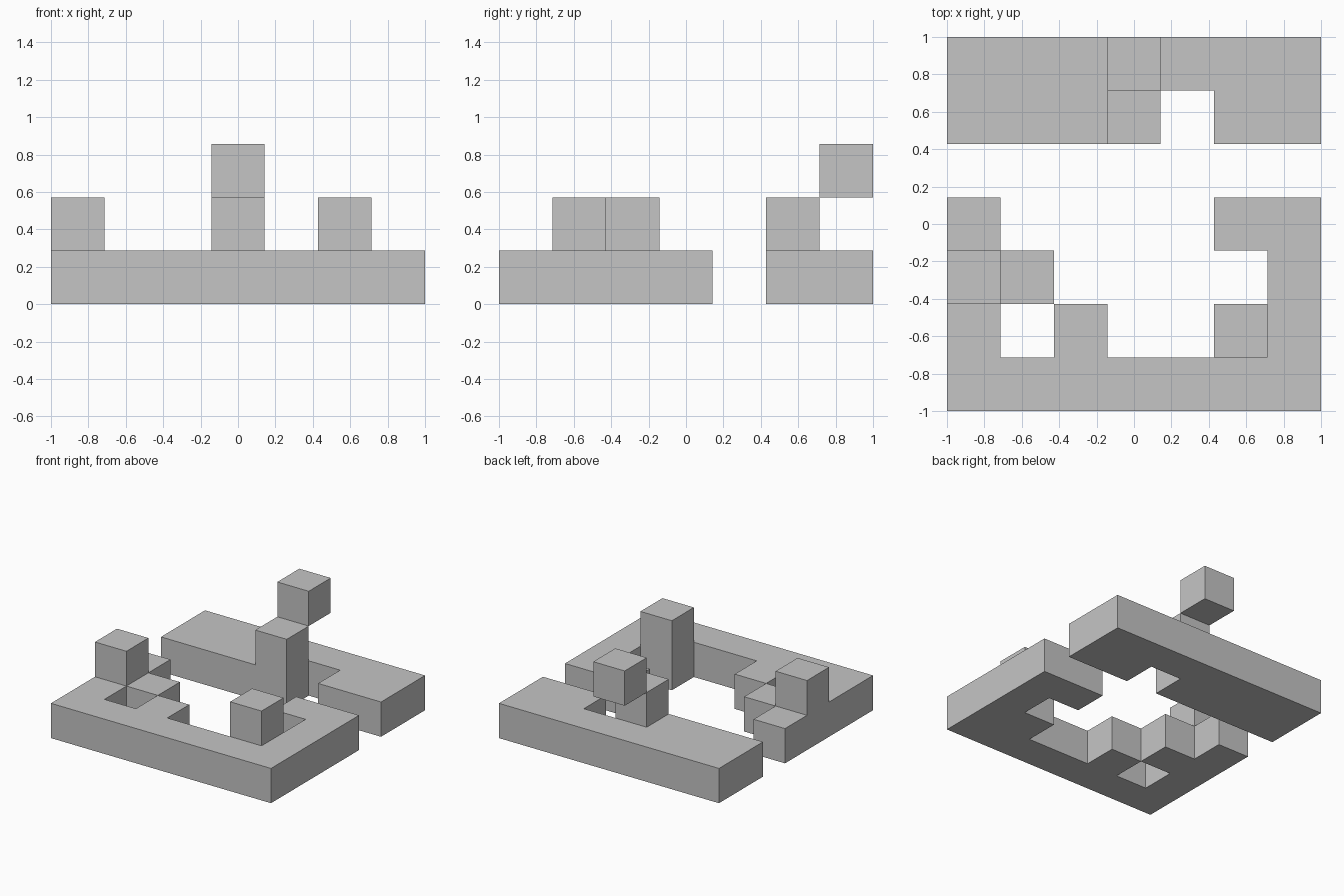
import bpy
import bmesh
from mathutils import Vector

cube = bpy.data.objects.get("Cube")
if cube:
    bpy.data.objects.remove(cube, do_unlink=True)

CELL = 2 / 7

# One flat grey for everything
grey = bpy.data.materials.new("plain_grey")
grey.use_nodes = True
colour = (0.56, 0.56, 0.56, 1)
grey.diffuse_color = colour
grey.node_tree.nodes["Principled BSDF"].inputs["Base Color"].default_value = colour

# Floor plans, listed from the back row to the front row, one string per row
LAYERS = [
    ["#######",
     "####.##",
     ".......",
     "#....##",
     "##....#",
     "#.#..##",
     "#######"],
    [".......",
     "...#...",
     ".......",
     ".......",
     "#......",
     ".....#.",
     "......."],
    ["...#..."],
]

filled = {(x, 6 - row, z)
          for z, plan in enumerate(LAYERS)
          for row, line in enumerate(plan)
          for x, mark in enumerate(line) if mark == "#"}


def neighbours(cell):
    """Yield each face direction with the adjoining cell."""
    for axis in range(3):
        for sign in (-1, 1):
            step = [0, 0, 0]
            step[axis] = sign
            yield axis, sign, tuple(c + s for c, s in zip(cell, step))


def connected(start, pool):
    """Collect the cells joined to start by whole faces."""
    group, queue = {start}, [start]
    while queue:
        for _, _, other in neighbours(queue.pop()):
            if other in pool and other not in group:
                group.add(other)
                queue.append(other)
    return group


def build(name, cells):
    """Make one solid from cells, keeping only its outer faces."""
    bm = bmesh.new()
    for cell in sorted(cells):
        centre = Vector(cell) + Vector((-3, -3, 0.5))
        for axis, sign, other in neighbours(cell):
            if other in cells:
                continue
            normal, u = Vector(), Vector()
            normal[axis] = sign / 2
            u[(axis + 1) % 3] = 0.5
            v = (normal * 2).cross(u)
            corners = (-u - v, u - v, u + v, v - u)
            bm.faces.new([bm.verts.new((centre + normal + c) * CELL) for c in corners])
    bmesh.ops.remove_doubles(bm, verts=bm.verts, dist=0.001)
    # Join coplanar squares into broad flat faces
    bmesh.ops.dissolve_limit(bm, angle_limit=0.01, verts=bm.verts, edges=bm.edges)
    mesh = bpy.data.meshes.new(name)
    bm.to_mesh(mesh)
    bm.free()
    mesh.materials.append(grey)
    obj = bpy.data.objects.new(name, mesh)
    bpy.context.collection.objects.link(obj)


# Front frame, back slab with its post, and the raised block above the slab
for part, seed in (("front_frame", (0, 0, 0)),
                   ("back_slab", (0, 6, 0)),
                   ("raised_block", (3, 6, 2))):
    build(part, connected(seed, filled))
